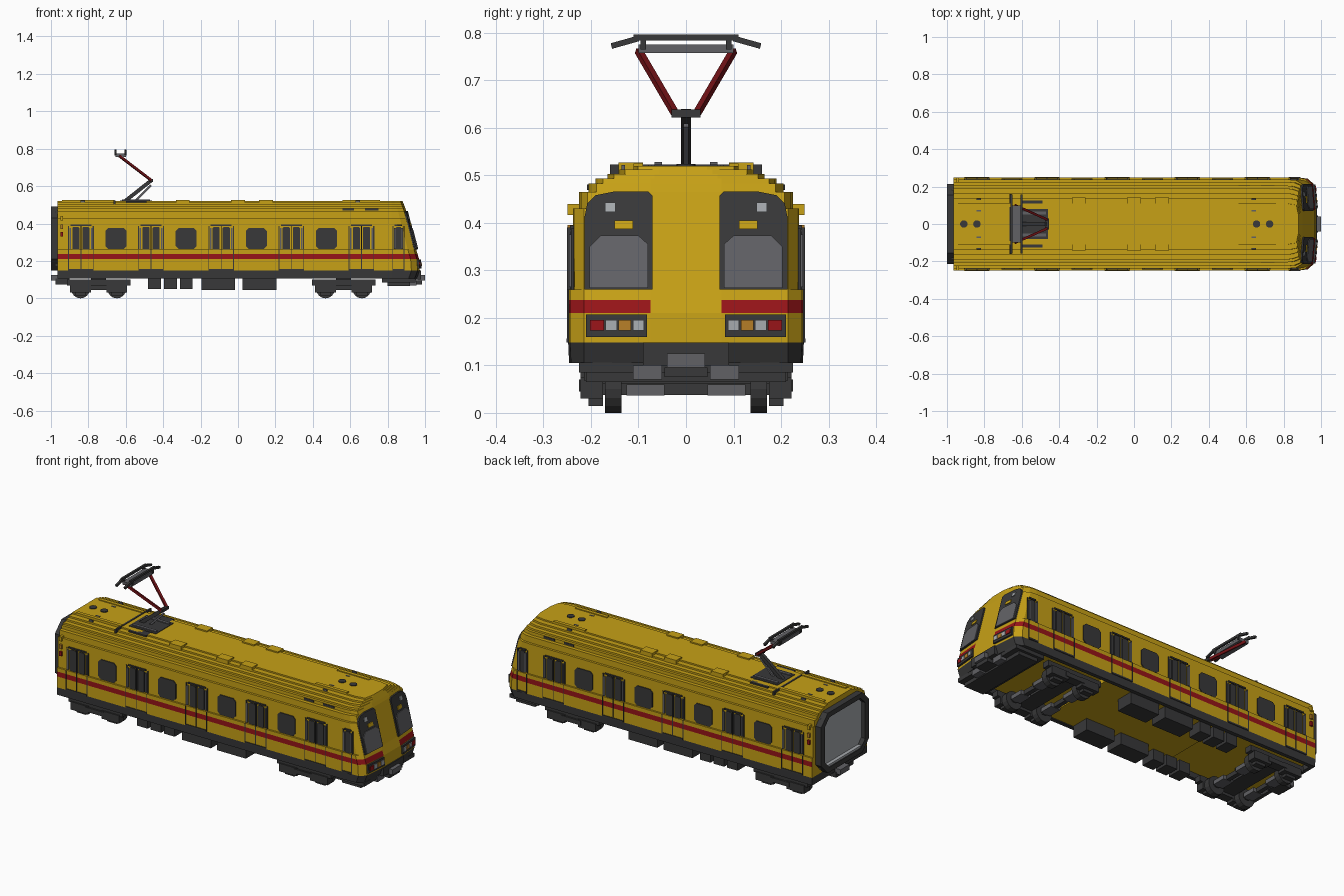
import bpy, bmesh
from math import pi
from mathutils import Vector, Matrix

cube = bpy.data.objects.get("Cube")
if cube:
    bpy.data.objects.remove(cube)


def material(name, r, g, b):
    m = bpy.data.materials.new(name)
    m.use_nodes = True
    m.diffuse_color = (r, g, b, 1)
    m.node_tree.nodes["Principled BSDF"].inputs["Base Color"].default_value = (r, g, b, 1)
    return m


YELLOW = material("yellow paint", 0.57, 0.355, 0.008)
RED = material("red paint", 0.31, 0.007, 0.009)
DARK = material("dark grey", 0.04, 0.04, 0.041)
GREY = material("mid grey", 0.12, 0.12, 0.13)
LIGHT = material("light grey", 0.38, 0.4, 0.42)
AMBER = material("amber lamp", 0.45, 0.2, 0.02)
CRIMSON = material("dark red arm", 0.17, 0.006, 0.008)


def finish(name, bm, *mats):
    bmesh.ops.recalc_face_normals(bm, faces=bm.faces)
    mesh = bpy.data.meshes.new(name)
    bm.to_mesh(mesh)
    bm.free()
    for m in mats:
        mesh.materials.append(m)
    obj = bpy.data.objects.new(name, mesh)
    bpy.context.collection.objects.link(obj)


def boxes(name, mat, *specs, mirror=True):
    """Boxes given as x range, y range, z range, repeated on both sides."""
    bm = bmesh.new()
    for x0, x1, y0, y1, z0, z1 in specs:
        for s in ((1, -1) if mirror else (1,)):
            mid = Vector((x0 + x1, s * (y0 + y1), z0 + z1)) / 2
            size = Matrix.Diagonal((x1 - x0, y1 - y0, z1 - z0, 1))
            bmesh.ops.create_cube(bm, size=1, matrix=Matrix.Translation(mid) @ size)
    finish(name, bm, mat)


def rods(name, mat, width, *pairs):
    bm = bmesh.new()
    for a, b in pairs:
        a, b = Vector(a), Vector(b)
        turn = (b - a).to_track_quat('Z', 'Y').to_matrix().to_4x4()
        size = Matrix.Diagonal((width, width, (b - a).length, 1))
        bmesh.ops.create_cube(bm, size=1, matrix=Matrix.Translation((a + b) / 2) @ turn @ size)
    finish(name, bm, mat)


def cylinders(name, mat, radius, depth, centres, axis='Z'):
    bm = bmesh.new()
    turn = Matrix.Rotation(pi / 2, 4, 'X') if axis == 'Y' else Matrix()
    for c in centres:
        bmesh.ops.create_cone(bm, cap_ends=True, segments=16, radius1=radius, radius2=radius,
                              depth=depth, matrix=Matrix.Translation(c) @ turn)
    finish(name, bm, mat)


def slabs(name, mat, outlines, place, push):
    """Thin plates: each 2D outline is placed on a surface and thickened."""
    bm = bmesh.new()
    for outline in outlines:
        for s in (1, -1):
            base = [Vector(place(a, b, s)) for a, b in outline]
            low = [bm.verts.new(p) for p in base]
            top = [bm.verts.new(p + Vector(push(s))) for p in base]
            bm.faces.new(low)
            bm.faces.new(top)
            for i in range(len(low)):
                bm.faces.new((low[i - 1], low[i], top[i], top[i - 1]))
    finish(name, bm, mat)


def chamfered(cx, cz, hx, hz, c):
    q = [(hx, hz - c), (hx - c, hz)]
    q += [(-x, z) for x, z in reversed(q)]
    return [(cx + x, cz + z) for x, z in q + [(-x, -z) for x, z in q]]


def nose(z):
    """Forward reach of the raked cab at a height."""
    line = [(0.10, 0.955), (0.148, 0.972), (0.21, 0.968), (0.26, 0.953), (0.468, 0.9), (0.52, 0.88)]
    for (z0, x0), (z1, x1) in zip(line, line[1:]):
        if z <= z1:
            break
    return x0 + (x1 - x0) * (z - z0) / (z1 - z0)


# Body shell: half width, height, inset, and colour of the band above
# (colour 0 yellow, 1 red, 2 dark)
rows = [(0.225, 0.135, 0.02, 2), (0.225, 0.105, 0.02, 2), (0.246, 0.105, 0, 2), (0.248, 0.148, 0, 0),
        (0.248, 0.21, 0, 1), (0.248, 0.238, 0, 0), (0.248, 0.26, 0, 0)]
steps = [(0.238, 0.43), (0.225, 0.465), (0.205, 0.483), (0.19, 0.493), (0.165, 0.503), (0.14, 0.512), (0.11, 0.52)]
below = 0.26
for w, z in steps:
    rows += [(w, below, 0, 0), (w, z, 0, 0)]
    below = z
bm = bmesh.new()
rings = []
for w, z, inset, colour in rows:
    n = nose(z) - inset
    side = [(-0.965 + inset, w), (0.82, w), (n - 0.045, w - 0.004),
            (n - 0.012, min(0.215, w * 0.92)), (n, min(0.075, w * 0.4))]
    ring = side + [(x, -y) for x, y in reversed(side)]
    rings.append([bm.verts.new((x, y, z)) for x, y in ring])
for (a, b), row in zip(zip(rings, rings[1:]), rows):
    for i in range(len(a)):
        j = (i + 1) % len(a)
        f = bm.faces.new((a[i], a[j], b[j], b[i]))
        f.material_index = 0 if row[3] == 1 and i in (4, 9) else row[3]
bm.faces.new(rings[0])
bm.faces.new(rings[-1])
bmesh.ops.remove_doubles(bm, verts=bm.verts, dist=0.00001)
finish("body_shell", bm, YELLOW, RED, DARK)
boxes("lowered_floor", YELLOW, (-0.37, 0.37, -0.224, 0.224, 0.11, 0.136), mirror=False)

# Side windows and doors
wall = lambda x, z, s: (x, s * 0.237, z)
out = lambda s: (0, s * 0.006, 0)
doors = [-0.84 + 0.375 * i for i in range(5)]
slabs("side_windows", DARK, [chamfered(d + 0.188, 0.32, 0.056, 0.056, 0.015) for d in doors[:4]], wall, out)
leaves = [chamfered(d + s * 0.027, 0.32, 0.019, 0.062, 0.006) for d in doors for s in (1, -1)]
slabs("door_windows", DARK, leaves + [chamfered(0.858, 0.32, 0.015, 0.062, 0.005)], wall, out)
trim, edges = [], []
for d, h in [(d, 0.066) for d in doors] + [(0.858, 0.03)]:
    trim.append((d - h + 0.01, d + h - 0.01, 0.236, 0.244, 0.386, 0.394))
    trim.append((d - h, d + h, 0.246, 0.252, 0.148, 0.157))
    for s in (1, -1):
        x = d + s * h
        trim.append((x - 0.003, x + 0.003, 0.236, 0.242, 0.26, 0.388))
        trim.append((x - 0.002, x + 0.002, 0.246, 0.25, 0.15, 0.26))
        x -= s * 0.009
        edges.append((x - 0.004, x + 0.004, 0.236, 0.246, 0.265, 0.375))
for d in doors:
    trim.append((d - 0.002, d + 0.002, 0.236, 0.25, 0.15, 0.39))
boxes("door_trim", DARK, *trim)
boxes("door_handrails", GREY, *edges)
for name, mat, z in (("upper_side_lamp", YELLOW, 0.428), ("middle_side_lamp", AMBER, 0.383), ("lower_side_lamp", RED, 0.343)):
    boxes(name, mat, (-0.95, -0.935, 0.22, 0.249, z - 0.012, z + 0.012))


# Cab face: windscreens, lamp boxes and lamps
def cab(y, z, s):
    return nose(z) - 0.012 * max(0, y - 0.075) / 0.14 - 0.002, s * y, z


def ahead(t):
    return lambda s: (t, 0, 0)


def cab_rect(y0, y1, z0, z1):
    return [(y0, z0), (y1, z0), (y1, z1), (y0, z1)]


screen = [(0.07, 0.26), (0.214, 0.26), (0.214, 0.41), (0.208, 0.44), (0.19, 0.458),
          (0.15, 0.466), (0.08, 0.466), (0.07, 0.456)]
slabs("windscreen_surrounds", DARK, [screen], cab, ahead(0.01))
glass = [(0.08, 0.263), (0.203, 0.263), (0.203, 0.35), (0.18, 0.373), (0.1, 0.373), (0.08, 0.355)]
slabs("windscreen_glass", GREY, [glass], cab, ahead(0.014))
slabs("screen_lights", LIGHT, [cab_rect(0.148, 0.17, 0.423, 0.443)], cab, ahead(0.014))
slabs("screen_markers", YELLOW, [cab_rect(0.112, 0.15, 0.387, 0.405)], cab, ahead(0.014))
slabs("lamp_boxes", DARK, [cab_rect(0.082, 0.21, 0.16, 0.207)], cab, ahead(0.012))
slabs("headlamps", LIGHT, [cab_rect(y, y + 0.024, 0.173, 0.195) for y in (0.088, 0.145)], cab, ahead(0.016))
slabs("signal_lamps", AMBER, [cab_rect(0.116, 0.142, 0.173, 0.195)], cab, ahead(0.016))
slabs("tail_lamps", RED, [cab_rect(0.173, 0.202, 0.173, 0.195)], cab, ahead(0.016))

# Cab apron and couplers
boxes("cab_apron", DARK, (0.77, 0.95, -0.225, 0.225, 0.085, 0.106),
      (0.8, 0.92, -0.21, 0.21, 0.065, 0.085), (0.93, 0.978, -0.09, 0.09, 0.1, 0.148), mirror=False)
boxes("apron_blocks", GREY, (0.9, 0.955, 0.05, 0.112, 0.07, 0.1))
boxes("couplers", GREY, (0.96, 1, -0.04, 0.04, 0.095, 0.125), (-1, -0.95, -0.04, 0.04, 0.095, 0.125), mirror=False)
boxes("coupler_supports", DARK, (0.9, 0.985, -0.045, 0.045, 0.075, 0.095),
      (-0.975, -0.9, -0.045, 0.045, 0.075, 0.105), mirror=False)

# Rear gangway: open frame around a plain panel
bm = bmesh.new()
loops = []
for (hy, hz, c), x in (((0.215, 0.17, 0.06), -0.96), ((0.215, 0.17, 0.06), -1),
                       ((0.18, 0.142, 0.04), -1), ((0.18, 0.142, 0.04), -0.96)):
    loops.append([bm.verts.new((x, y, z)) for y, z in chamfered(0, 0.32, hy, hz, c)])
for a, b in zip(loops, loops[1:]):
    for i in range(len(a)):
        bm.faces.new((a[i - 1], a[i], b[i], b[i - 1]))
finish("gangway_frame", bm, DARK)
boxes("gangway_panel", LIGHT, (-0.975, -0.962, -0.185, 0.185, 0.175, 0.463),
      (-0.995, -0.97, -0.17, 0.17, 0.175, 0.19), mirror=False)

# Roof fittings
boxes("roof_vents", YELLOW, *[(x - 0.037, x + 0.037, 0.09, 0.142, 0.5, 0.527) for x in (-0.295, 0, 0.15)],
      (-0.94, -0.66, 0.09, 0.11, 0.5, 0.525), (0.56, 0.76, 0.09, 0.11, 0.5, 0.525))
boxes("roof_grilles", DARK, (0.56, 0.62, 0.2, 0.208, 0.469, 0.481), (0.68, 0.75, 0.2, 0.208, 0.469, 0.481))
cylinders("roof_caps", DARK, 0.02, 0.01, [(x, 0, 0.519) for x in (-0.91, -0.84, 0.655, 0.725)])
boxes("roof_hooks", GREY, *[(x - 0.012, x + 0.012, y - 0.004, y + 0.004, 0.5, 0.522)
                            for x in (-0.83, 0.64) for y in (0.07, 0.132)])

# Pantograph
boxes("pantograph_base", DARK, (-0.63, -0.46, -0.08, 0.08, 0.51, 0.523),
      (-0.6, -0.49, -0.125, 0.125, 0.505, 0.52), (-0.665, -0.655, -0.16, 0.16, 0.5, 0.523), mirror=False)
boxes("pantograph_springs", GREY, (-0.62, -0.47, 0.05, 0.066, 0.515, 0.528))
rods("pantograph_lower_arm", DARK, 0.02, ((-0.61, 0, 0.515), (-0.462, 0, 0.632)))
rods("pantograph_link", GREY, 0.01, ((-0.555, 0, 0.515), (-0.465, 0, 0.605)))
boxes("pantograph_knuckle", DARK, (-0.475, -0.455, -0.03, 0.03, 0.622, 0.638), mirror=False)
rods("pantograph_upper_arms", CRIMSON, 0.013,
     *[((-0.465, s * 0.024, 0.632), (-0.635, s * 0.1, 0.762)) for s in (1, -1)])
boxes("pantograph_crossbar", GREY, (-0.655, -0.6, -0.1, 0.1, 0.757, 0.775), mirror=False)
bars = []
for x in (-0.655, -0.602):
    bars += [((x, -0.11, 0.79), (x, 0.11, 0.79))]
    for s in (1, -1):
        bars += [((x, s * 0.1, 0.788), (x, s * 0.157, 0.772)), ((x, s * 0.09, 0.765), (x, s * 0.09, 0.79))]
rods("pantograph_contact_strips", DARK, 0.012, *bars)

# Bogies and underfloor equipment
for label, c in (("front", 0.565), ("rear", -0.745)):
    axles = [c - 0.097, c + 0.097]
    boxes(label + "_bogie_frames", DARK, (c - 0.17, c + 0.17, 0.175, 0.215, 0.068, 0.1),
          (c - 0.06, c + 0.06, 0.175, 0.225, 0.045, 0.07),
          *[(x - 0.055, x + 0.055, 0.175, 0.222, 0.03, 0.075) for x in axles],
          *[(x - 0.03, x + 0.03, 0.175, 0.205, 0.015, 0.03) for x in axles])
    boxes(label + "_bogie_beams", DARK, (c - 0.05, c + 0.05, -0.18, 0.18, 0.06, 0.095),
          *[(x - 0.012, x + 0.012, -0.18, 0.18, 0.038, 0.062) for x in axles],
          (c - 0.04, c + 0.04, -0.06, 0.06, 0.09, 0.137), mirror=False)
    boxes(label + "_brake_blocks", GREY, *[(x - 0.03, x + 0.03, 0.045, 0.125, 0.037, 0.06) for x in axles])
    cylinders(label + "_wheels", DARK, 0.05, 0.034, [(x, s * 0.153, 0.05) for x in axles for s in (1, -1)], 'Y')
boxes("equipment_boxes", DARK, *[(x, x + 0.068, 0.14, 0.222, 0.05, 0.112) for x in (-0.48, -0.395, -0.31)],
      *[(x, x + 0.18, 0.12, 0.222, 0.045, 0.112) for x in (-0.195, 0.025)])
